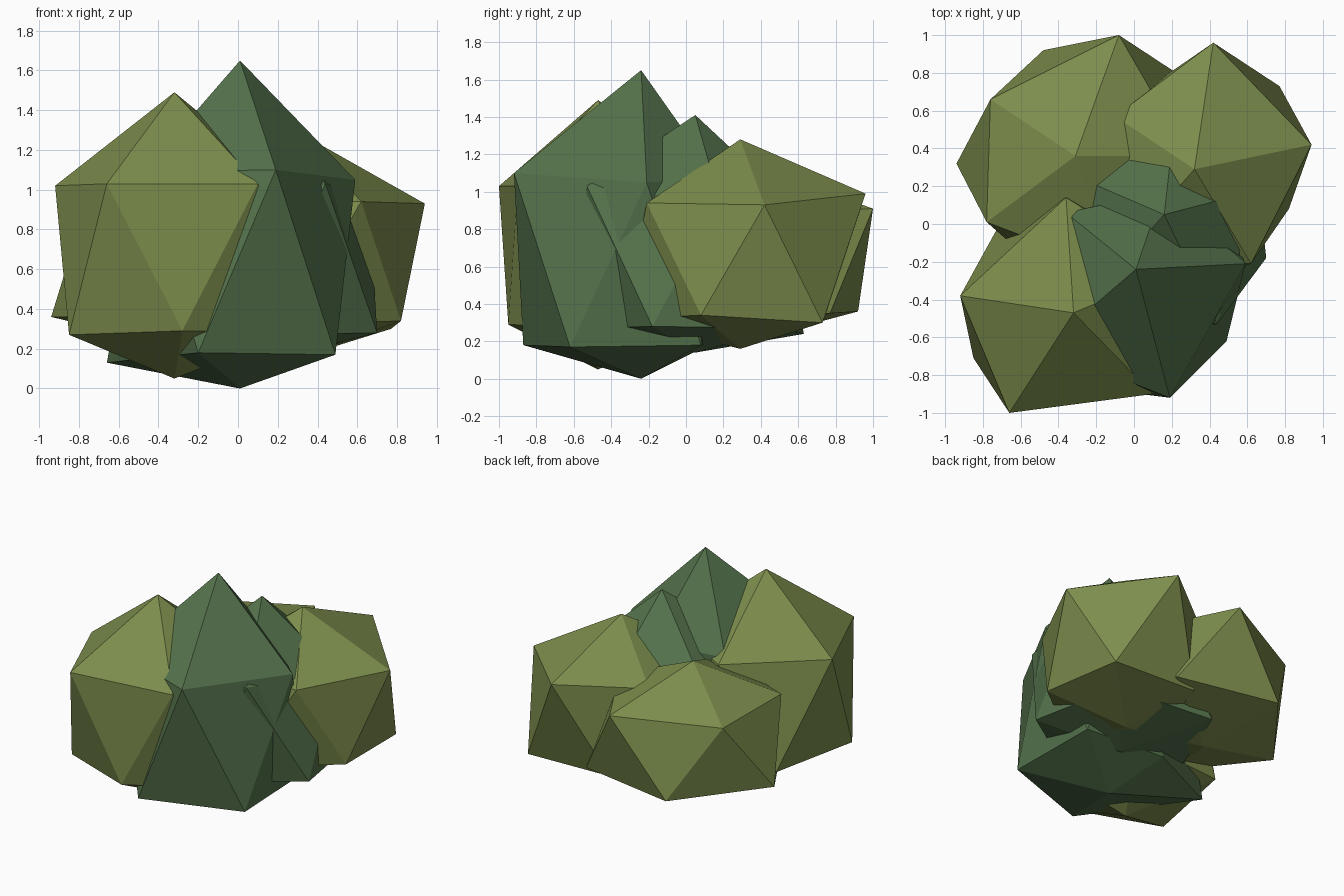
import bpy
import math


def material(name, rgb):
    m = bpy.data.materials.new(name)
    m.diffuse_color = (*rgb, 1)
    return m


OLIVE = material("olive leaf", (0.205, 0.270, 0.074))
GREEN = material("deep green leaf", (0.090, 0.170, 0.072))

# Faces of a twenty-sided clump: 0 top, 1-5 upper ring, 6-10 lower ring, 11 bottom
FACES = []
for i in range(5):
    j = (i + 1) % 5
    FACES += [(0, 1 + i, 1 + j), (1 + i, 6 + i, 1 + j),
              (1 + j, 6 + i, 6 + j), (6 + i, 11, 6 + j)]


def clump(name, mat, centre, radius, heights, turn, moved):
    """Twenty-sided leaf clump; 'moved' displaces single corners to make it irregular."""
    cx, cy = centre
    top, upper, lower, bottom = heights
    pts = [(cx, cy, top)]
    for z, start in ((upper, 0), (lower, 36)):
        for i in range(5):
            a = math.radians(turn + start + 72 * i)
            pts.append((cx + radius[0] * math.cos(a), cy + radius[1] * math.sin(a), z))
    pts.append((cx, cy, bottom))
    for k, p in moved.items():
        pts[k] = p
    mesh = bpy.data.meshes.new(name)
    mesh.from_pydata(pts, [], FACES)
    mesh.materials.append(mat)
    ob = bpy.data.objects.new(name, mesh)
    bpy.context.collection.objects.link(ob)


# Tall centre clump
clump("front_centre_clump", GREEN, (0.01, -0.24), (0.60, 0.71), (1.65, 1.09, 0.18, 0.0), 0,
      {1: (0.59, -0.21, 1.05), 2: (0.15, 0.17, 1.07), 3: (-0.36, 0.06, 1.05),
       5: (0.19, -0.92, 1.10), 6: (0.47, 0.08, 0.18), 7: (-0.15, 0.12, 0.18),
       8: (-0.66, -0.08, 0.13), 9: (-0.20, -0.87, 0.18), 10: (0.49, -0.62, 0.17)})

# Front left clump
clump("front_left_clump", OLIVE, (-0.32, -0.47), (0.61, 0.60), (1.49, 1.03, 0.28, 0.05), 23,
      {2: (-0.36, 0.14, 1.03), 3: (-0.92, -0.38, 1.02), 4: (-0.66, -1.0, 1.03),
       5: (0.10, -0.90, 1.03), 8: (-0.85, -0.71, 0.27), 9: (-0.28, -0.95, 0.29)})

# Back right clump
clump("back_right_clump", OLIVE, (0.32, 0.29), (0.62, 0.63), (1.28, 0.95, 0.32, 0.16), 12,
      {1: (0.94, 0.42, 0.93), 2: (0.42, 0.96, 0.99), 3: (-0.10, 0.57, 0.95),
       5: (0.62, -0.21, 0.94), 6: (0.77, 0.73, 0.30), 7: (0.10, 0.74, 0.32),
       10: (0.82, 0.08, 0.34)})

# Back left clump
clump("back_left_clump", OLIVE, (-0.31, 0.36), (0.60, 0.63), (1.13, 0.88, 0.36, 0.21), 0,
      {2: (-0.08, 1.0, 0.91), 3: (-0.76, 0.66, 0.87), 4: (-0.78, 0.01, 0.88),
       6: (0.27, 0.77, 0.35), 7: (-0.48, 0.92, 0.36), 8: (-0.94, 0.32, 0.36)})

# Inner right clump
clump("inner_right_clump", GREEN, (0.16, 0.05), (0.62, 0.62), (1.41, 0.98, 0.27, 0.14), 12,
      {1: (0.66, 0.18, 0.95), 2: (0.21, 0.50, 0.99), 3: (-0.28, 0.24, 0.95),
       5: (0.44, -0.53, 1.03), 7: (-0.15, 0.63, 0.24), 10: (0.70, -0.18, 0.28)})
